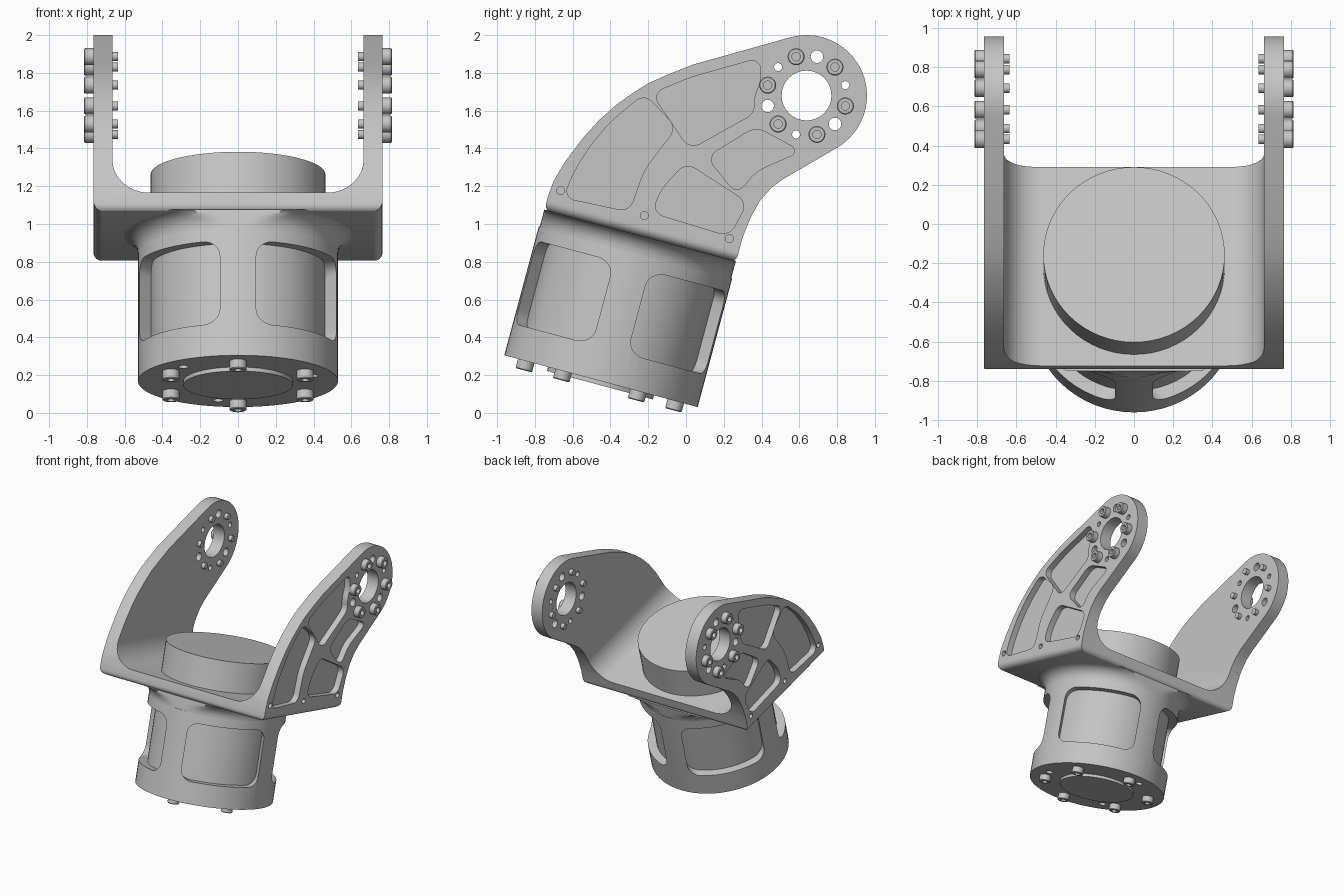
import bpy, bmesh
from math import sin, cos, radians, pi
from mathutils import Matrix, Vector

default = bpy.data.objects.get("Cube")
if default:
    bpy.data.objects.remove(default, do_unlink=True)

metal = bpy.data.materials.new("machined grey metal")
metal.use_nodes = True
GREY = (0.56, 0.56, 0.56, 1)
metal.diffuse_color = GREY
metal.node_tree.nodes["Principled BSDF"].inputs["Base Color"].default_value = GREY

# Tilted frame of the housing axis, and extrusion directions
TILT = Matrix.Translation((0, -0.45, 0.168)) @ Matrix.Rotation(radians(-15), 4, 'X')
SIDEWAYS = Matrix(((0, 0, 1, 0), (1, 0, 0, 0), (0, 1, 0, 0), (0, 0, 0, 1)))
BACKWARD = Matrix(((1, 0, 0, 0), (0, 0, 1, 0), (0, 1, 0, 0), (0, 0, 0, 1)))


def finish(name, bm, matrix):
    bm.transform(matrix)
    bmesh.ops.recalc_face_normals(bm, faces=bm.faces)
    if bm.calc_volume(signed=True) < 0:
        bmesh.ops.reverse_faces(bm, faces=bm.faces)
    mesh = bpy.data.meshes.new(name)
    bm.to_mesh(mesh)
    bm.free()
    mesh.materials.append(metal)
    ob = bpy.data.objects.new(name, mesh)
    bpy.context.collection.objects.link(ob)
    return ob


def prism(name, points, low, high, matrix):
    """Closed solid with both caps."""
    bm = bmesh.new()
    bottom = [bm.verts.new((p[0], p[1], low)) for p in points]
    top = [bm.verts.new((p[0], p[1], high)) for p in points]
    bm.faces.new(bottom[::-1])
    bm.faces.new(top)
    for i in range(len(points)):
        bm.faces.new((bottom[i - 1], bottom[i], top[i], top[i - 1]))
    return finish(name, bm, matrix)


def lathe(name, profile, matrix, sides=64, clamp=None):
    bm = bmesh.new()
    verts = [bm.verts.new((r, 0, z)) for r, z in profile]
    edges = [bm.edges.new(pair) for pair in zip(verts, verts[1:])]
    bmesh.ops.spin(bm, geom=verts + edges, cent=(0, 0, 0), axis=(0, 0, 1),
                   angle=2 * pi, steps=sides, use_merge=True)
    bmesh.ops.remove_doubles(bm, verts=bm.verts, dist=1e-5)
    if clamp:
        for v in bm.verts:
            v.co.y = max(-clamp, min(clamp, v.co.y))
    return finish(name, bm, matrix)


def arc(cx, cy, r, start, end, steps):
    angles = [radians(start + (end - start) * i / steps) for i in range(steps + 1)]
    return [(cx + r * cos(a), cy + r * sin(a)) for a in angles]


def rounded(points, sizes, steps=8):
    """Round each polygon corner with a circular-looking curve."""
    result = []
    for i, point in enumerate(points):
        p = Vector(point)
        before, after = Vector(points[i - 1]) - p, Vector(points[(i + 1) % len(points)]) - p
        size = sizes[i] if isinstance(sizes, list) else sizes
        size = min(size, before.length * 0.48, after.length * 0.48)
        if size == 0:
            result.append(p)
            continue
        a, b = p + before.normalized() * size, p + after.normalized() * size
        w = cos((pi - before.angle(after)) / 2)
        for k in range(steps + 1):
            t = k / steps
            ka, kp, kb = (1 - t) ** 2, 2 * w * t * (1 - t), t * t
            result.append((a * ka + p * kp + b * kb) / (ka + kp + kb))
    return result


def boolean(ob, cutter, operation):
    """Cut for good, falling back to the second solver if the first does nothing."""
    mod = ob.modifiers.new(operation.lower(), 'BOOLEAN')
    mod.operation, mod.object = operation, cutter
    for solver in ('MANIFOLD', 'EXACT'):
        mod.solver = solver
        evaluated = ob.evaluated_get(bpy.context.evaluated_depsgraph_get())
        mesh = bpy.data.meshes.new_from_object(evaluated)
        if len(mesh.polygons) not in (0, len(ob.data.polygons)):
            break
    ob.modifiers.clear()
    ob.data = mesh
    bpy.data.objects.remove(cutter, do_unlink=True)


# Yoke bracket: U section cut to the side silhouette
OUT, IN, RADIUS = 0.765, 0.665, 0.53
section = rounded([(-OUT, 2.6), (-OUT, 0.796), (OUT, 0.796), (OUT, 2.6),
                   (IN, 2.6), (IN, 0.893), (-IN, 0.893), (-IN, 2.6)],
                  [0, 0.05, 0.05, 0, 0, 0.19, 0.19, 0])
bracket = prism("yoke_bracket", section, -2, 3, TILT @ BACKWARD)
HUB = (0.638, 1.68)
silhouette = ([(-.75, 1.068), (-.73, 1.15), (-.70, 1.23), (-.64, 1.33), (-.55, 1.45),
               (-.46, 1.55), (-.37, 1.63), (-.28, 1.695), (-.2, 1.745), (-.11, 1.785), (.04, 1.845)]
              + arc(*HUB, 0.32, 105, -60, 32)
              + [(.51, 1.235), (.45, 1.19), (.39, 1.12), (.34, 1.03), (.3, .93), (.264, .795)])
corners = [0.04] + [0] * (len(silhouette) - 2) + [0.04]
boolean(bracket, prism("silhouette", rounded(silhouette, corners), -1.1, 1.1, SIDEWAYS), 'INTERSECT')

# Through holes around the hub
holes = [(*HUB, 0.132)]
for turn in (0, 120, 240):
    for angle, r in ((75, 0.033), (15, 0.021)):
        a = radians(angle + turn)
        holes.append((HUB[0] + 0.213 * cos(a), HUB[1] + 0.213 * sin(a), r))
for y, z, r in holes:
    circle = arc(y, z, r, 0, 360, 32)[:-1]
    boolean(bracket, prism("hole", circle, -1, 1, SIDEWAYS), 'DIFFERENCE')

# Lightening pockets and blind root holes on the outer faces of both arms
pockets = [
    [(-.65, 1.14), (-.59, 1.28), (-.51, 1.41), (-.4, 1.54), (-.22, 1.69),
     (-.05, 1.51), (-.22, 1.29), (-.26, 1.18), (-.3, 1.065)],
    [(-.18, 1.69), (.02, 1.775), (.395, 1.88), (.395, 1.755), (.36, 1.675), (.36, 1.585), (.02, 1.395)],
    [(.11, 1.355), (.37, 1.515), (.61, 1.385), (.37, 1.28), (.27, 1.155)],
    [(0, 1.325), (.325, 1.115), (.23, .935), (-.18, 1.06), (-.13, 1.185)],
]
outlines = [rounded(p, 0.06) for p in pockets]
outlines += [arc(y, z, 0.021, 0, 360, 24)[:-1] for y, z in ((-.664, 1.177), (-.22, 1.045), (.23, .923))]
for outline in outlines:
    for low, high in ((-1, 0.05 - OUT), (OUT - 0.05, 1)):
        boolean(bracket, prism("pocket", outline, low, high, SIDEWAYS), 'DIFFERENCE')

# Motor housing with four windows and three base holes
housing = lathe("motor_housing", [(0, 0), (RADIUS, 0), (RADIUS, 0.705), (0.45, 0.705),
                                  (0.45, 0.05), (0, 0.05)], TILT)
window = rounded([(-.3, .175), (.3, .175), (.3, .63), (-.3, .63)], 0.08)
for angle in (45, 135, 225, 315):
    spin = TILT @ Matrix.Rotation(radians(angle), 4, 'Z') @ SIDEWAYS
    boolean(housing, prism("window", window, 0.2, 0.8, spin), 'DIFFERENCE')
for angle in (105, 225, 345):
    a = radians(angle)
    circle = arc(0.41 * cos(a), 0.41 * sin(a), 0.028, 0, 360, 24)[:-1]
    boolean(housing, prism("hole", circle, -0.1, 0.04, TILT), 'DIFFERENCE')

# Flared neck, flattened flush with the bracket front and back
flare = [(RADIUS + 0.1 - 0.1 * cos(a), 0.7 + 0.1 * sin(a))
         for a in (radians(10 * i) for i in range(10))]
lathe("flared_neck", [(0, 0.7)] + flare + [(0, 0.8)], TILT, clamp=0.525)

# Motor body and raised base disc
lathe("motor_body", [(0, 0.06), (0.463, 0.06), (0.463, 1.133), (0, 1.133)], TILT)
lathe("base_disc", [(0, 0.01), (0.29, 0.01), (0.29, -0.022), (0, -0.022)], TILT)

# Socket-head bolts
head = [(0, 0.015), (0.022, 0.015), (0.022, 0.05), (0.04, 0.05), (0.045, 0.045), (0.045, 0)]
shank = [(0.024, 0), (0.024, -0.13), (0, -0.13)]
for i in range(6):
    a = radians(45 + 60 * i)
    y, z = HUB[0] + 0.213 * cos(a), HUB[1] + 0.213 * sin(a)
    for side, label in ((1, "left"), (-1, "right")):
        place = Matrix.Translation((side * OUT, y, z)) @ Matrix.Rotation(side * pi / 2, 4, 'Y')
        lathe(f"{label}_arm_bolt_{i + 1}", head + shank, place, 24)
    a = radians(30 + 60 * i)
    place = TILT @ Matrix.Translation((0.41 * cos(a), 0.41 * sin(a), 0)) @ Matrix.Rotation(pi, 4, 'X')
    lathe(f"base_bolt_{i + 1}", head + [(0, 0)], place, 24)

# Smooth curved walls, keep machined edges sharp
for ob in bpy.context.scene.objects:
    if ob.type == 'MESH' and ob.data.materials and ob.data.materials[0] == metal:
        bpy.ops.object.select_all(action='DESELECT')
        ob.select_set(True)
        bpy.context.view_layer.objects.active = ob
        bpy.ops.object.shade_smooth_by_angle(angle=radians(30))
